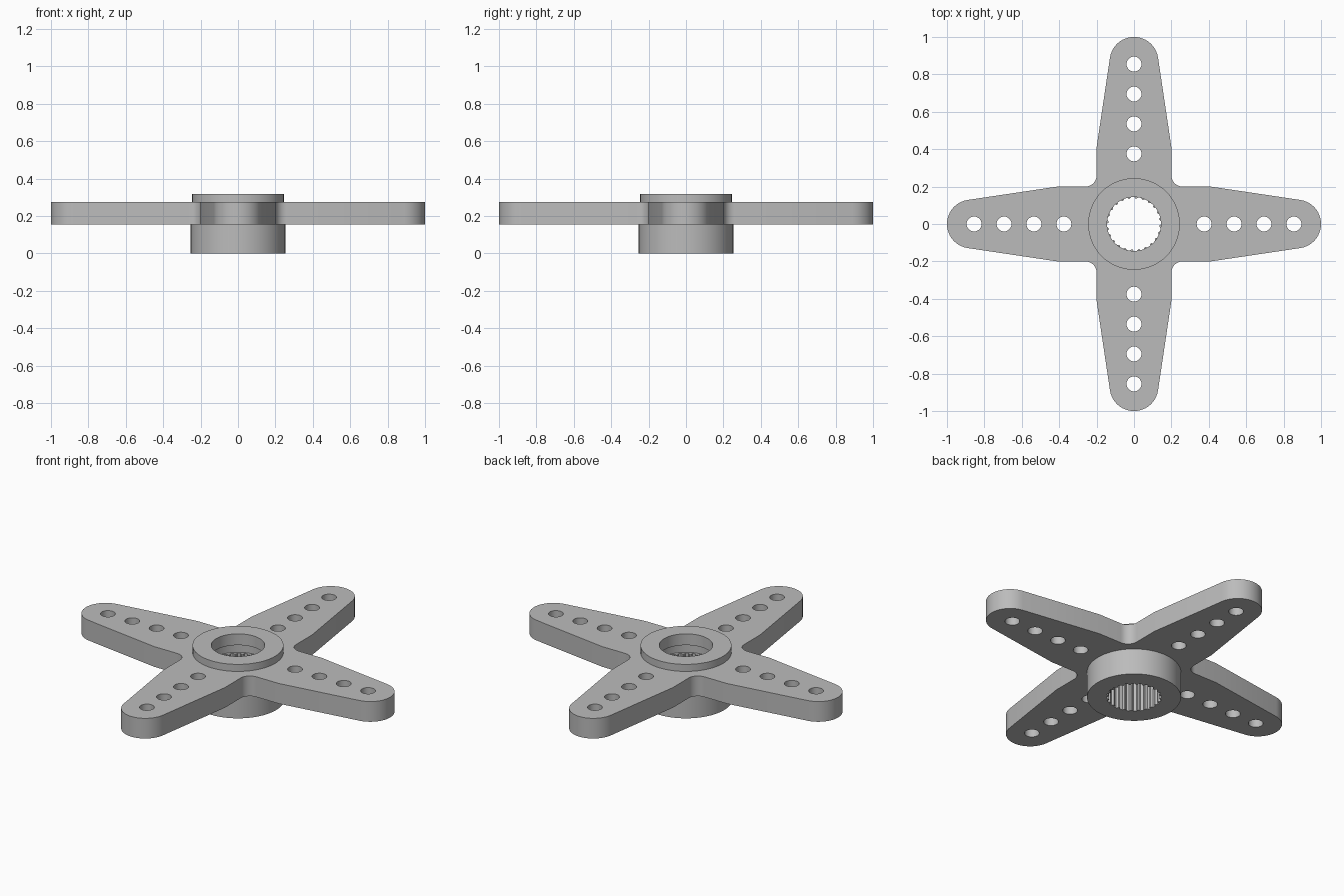
import bpy
import math

if "Cube" in bpy.data.objects:
    bpy.data.objects.remove(bpy.data.objects["Cube"], do_unlink=True)

grey = bpy.data.materials.new("plain grey")
grey.use_nodes = True
grey.diffuse_color = (0.5, 0.5, 0.5, 1)
grey.node_tree.nodes["Principled BSDF"].inputs["Base Color"].default_value = (0.5, 0.5, 0.5, 1)


def arc(cx, cy, r, start, end, steps):
    angles = [math.radians(start + (end - start) * i / steps) for i in range(steps + 1)]
    return [(cx + r * math.cos(a), cy + r * math.sin(a)) for a in angles]


def circle(r, cx=0, cy=0, steps=64):
    return arc(cx, cy, r, 0, 360, steps)[:-1]


def turn(points, quarter):
    for _ in range(quarter):
        points = [(-y, x) for x, y in points]
    return points


def plate(name, loops, z0, z1):
    """Flat outline with holes, extruded from z0 to z1."""
    curve = bpy.data.curves.new(name, 'CURVE')
    curve.dimensions = '2D'
    curve.fill_mode = 'BOTH'
    curve.extrude = (z1 - z0) / 2
    for loop in loops:
        spline = curve.splines.new('POLY')
        spline.points.add(len(loop) - 1)
        for point, (x, y) in zip(spline.points, loop):
            point.co = (x, y, 0, 1)
        spline.use_cyclic_u = True
    obj = bpy.data.objects.new(name, curve)
    obj.location.z = (z0 + z1) / 2
    bpy.context.collection.objects.link(obj)
    bpy.ops.object.select_all(action='DESELECT')
    obj.select_set(True)
    bpy.context.view_layer.objects.active = obj
    bpy.ops.object.convert(target='MESH')
    obj = bpy.context.object
    obj.data.materials.clear()
    obj.data.materials.append(grey)
    bpy.ops.object.shade_smooth_by_angle(angle=math.radians(30))
    return obj


# Four tapered arms with round tips and filleted inner corners
arm = [(0.41, -0.2)] + arc(0.87, 0, 0.13, -81, 81, 24) + [(0.41, 0.2)]
arm += arc(0.26, 0.26, 0.06, 270, 180, 8)
outline = [p for q in range(4) for p in turn(arm, q)]
holes = [turn(circle(0.04, x, 0, 32), q)
         for q in range(4) for x in (0.375, 0.535, 0.695, 0.855)]
plate("arms", [outline, circle(0.16)] + holes, 0.155, 0.275)

# Raised collar with a plain bore
plate("collar", [circle(0.245), circle(0.144)], 0.25, 0.317)

# Lower hub with a toothed bore
teeth = 24
spline_bore = []
for i in range(teeth):
    for step, r in ((0, 0.149), (0.4, 0.149), (0.6, 0.137), (0.8, 0.137)):
        a = math.tau * (i + step) / teeth
        spline_bore.append((r * math.cos(a), r * math.sin(a)))
plate("hub", [circle(0.253), spline_bore], 0, 0.2)
